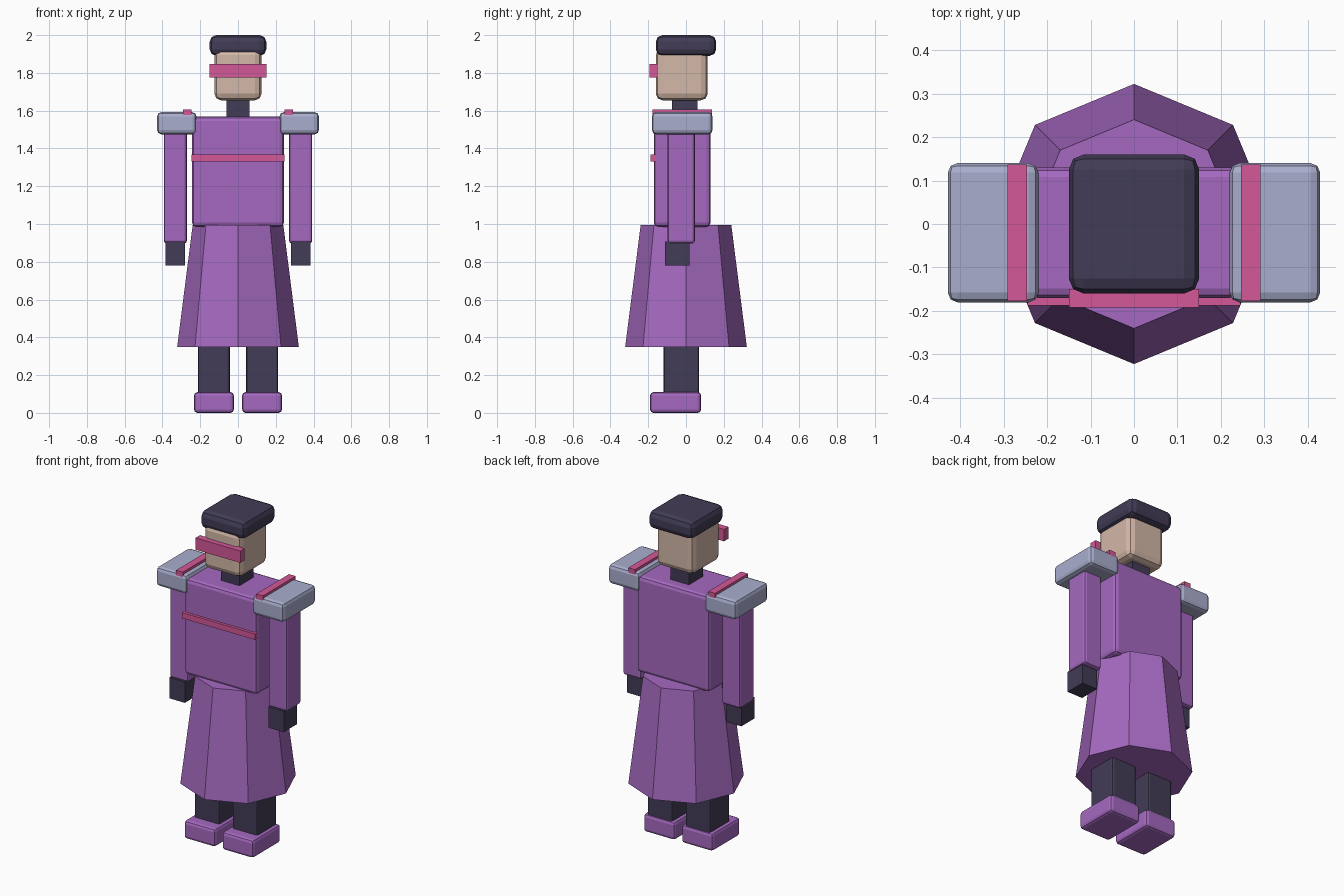
import bpy
import bmesh
import math

cube = bpy.data.objects.get("Cube")
if cube:
    bpy.data.objects.remove(cube, do_unlink=True)


def material(name, rgb):
    """Flat material from 8-bit sRGB, stored as linear values."""
    linear = [((c / 255 + 0.055) / 1.055) ** 2.4 for c in rgb]
    mat = bpy.data.materials.new(name)
    mat.use_nodes = True
    mat.diffuse_color = (*linear, 1)
    mat.node_tree.nodes["Principled BSDF"].inputs["Base Color"].default_value = (*linear, 1)
    return mat


PURPLE = material("purple cloth", (165, 105, 192))
PINK = material("pink trim", (212, 88, 152))
SKIN = material("skin", (212, 184, 168))
DARK = material("dark cloth", (66, 60, 86))
SILVER = material("silver armour", (170, 174, 206))


def finish(name, bm, mat):
    mesh = bpy.data.meshes.new(name)
    bmesh.ops.recalc_face_normals(bm, faces=bm.faces)
    bm.to_mesh(mesh)
    bm.free()
    mesh.materials.append(mat)
    obj = bpy.data.objects.new(name, mesh)
    bpy.context.collection.objects.link(obj)
    return obj


def box(name, mat, x, y, z, bevel=0):
    """Box between (min, max) pairs, with an optional rounded edge."""
    bm = bmesh.new()
    bmesh.ops.create_cube(bm, size=1)
    for v in bm.verts:
        for axis, (low, high) in enumerate((x, y, z)):
            v.co[axis] = high if v.co[axis] > 0 else low
    obj = finish(name, bm, mat)
    if bevel:
        mod = obj.modifiers.new("rounded edges", "BEVEL")
        mod.width = bevel
        mod.segments = 2
    return obj


def pair(name, mat, x, y, z, bevel=0):
    """The same box on both sides of the body."""
    box("left_" + name, mat, x, y, z, bevel)
    box("right_" + name, mat, (-x[1], -x[0]), y, z, bevel)


# Head
box("hat", DARK, (-0.15, 0.15), (-0.16, 0.16), (1.89, 2.0), 0.035)
box("head", SKIN, (-0.125, 0.125), (-0.16, 0.115), (1.655, 1.93), 0.035)
box("visor", PINK, (-0.15, 0.15), (-0.192, -0.15), (1.775, 1.847))
box("neck", DARK, (-0.062, 0.062), (-0.075, 0.06), (1.55, 1.68))

# Torso
box("torso", PURPLE, (-0.243, 0.243), (-0.17, 0.13), (0.985, 1.568), 0.022)
box("chest_band", PINK, (-0.245, 0.245), (-0.187, -0.16), (1.332, 1.367))

# Flared eight-sided skirt
bm = bmesh.new()
bmesh.ops.create_cone(bm, cap_ends=True, segments=8, radius1=0.322, radius2=0.24, depth=0.645)
bmesh.ops.translate(bm, verts=bm.verts, vec=(0, 0, 0.672))
finish("skirt", bm, PURPLE)

# Arms and shoulders
pair("arm", PURPLE, (0.27, 0.393), (-0.097, 0.047), (0.897, 1.52), 0.015)
pair("hand", DARK, (0.28, 0.384), (-0.11, 0.018), (0.78, 0.907))
pair("shoulder_pad", SILVER, (0.22, 0.428), (-0.18, 0.14), (1.475, 1.592), 0.022)
pair("shoulder_stripe", PINK, (0.246, 0.291), (-0.177, 0.137), (1.575, 1.607))

# Legs and shoes
pair("leg", DARK, (0.043, 0.212), (-0.118, 0.07), (0.005, 0.5), 0.012)
pair("shoe", PURPLE, (0.022, 0.233), (-0.19, 0.08), (0, 0.11), 0.018)
